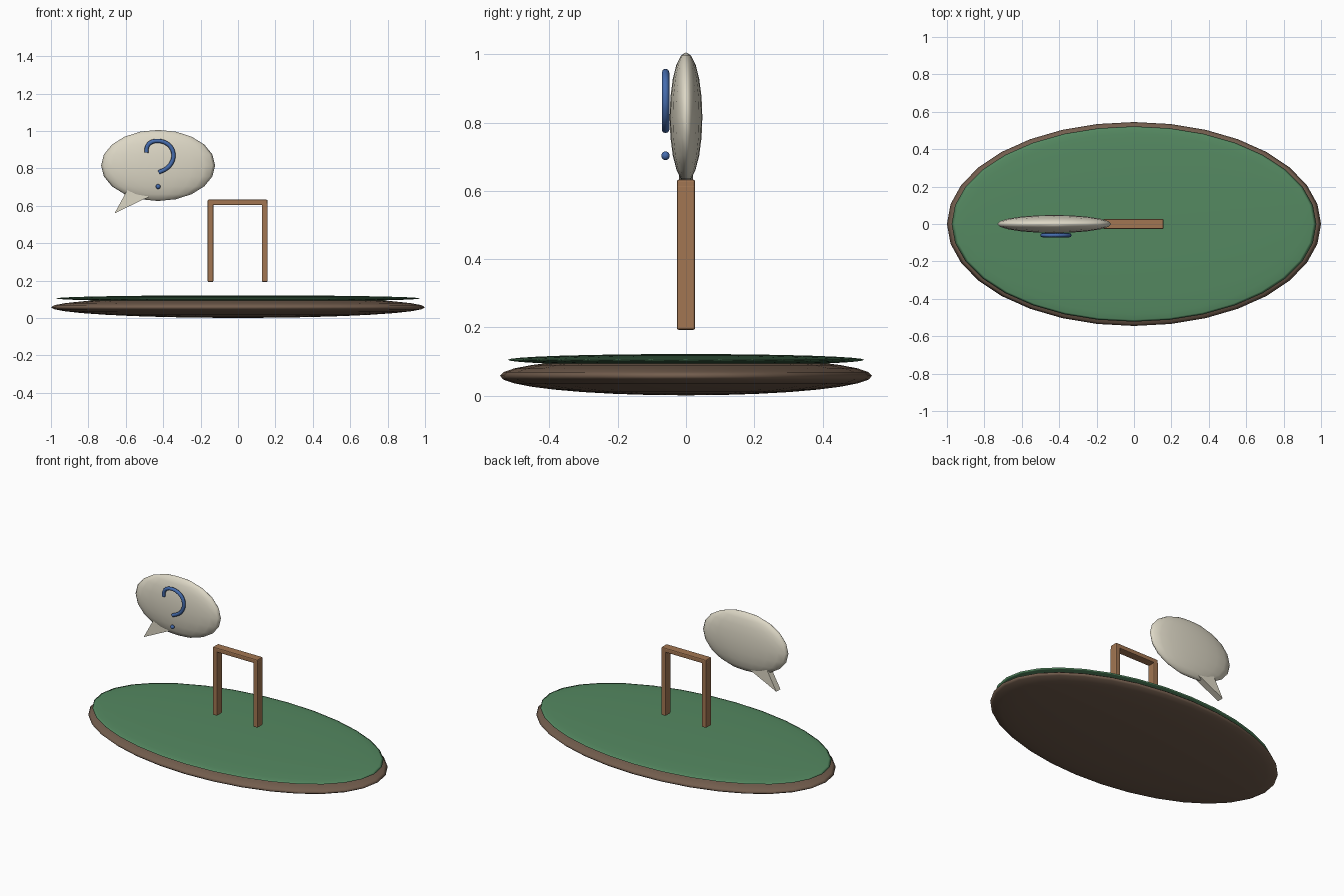
import bpy, bmesh
from mathutils import Matrix, Vector

if "Cube" in bpy.data.objects:
    bpy.data.objects.remove(bpy.data.objects["Cube"])


def material(name, rgb):
    m = bpy.data.materials.new(name)
    m.diffuse_color = (*rgb, 1)
    m.use_nodes = True
    m.node_tree.nodes["Principled BSDF"].inputs["Base Color"].default_value = m.diffuse_color
    return m


EARTH = material("earth brown", (0.17, 0.11, 0.075))
GRASS = material("grass green", (0.09, 0.25, 0.12))
WOOD = material("wood", (0.36, 0.18, 0.085))
CREAM = material("cream", (0.72, 0.68, 0.56))
BLUE = material("blue", (0.06, 0.15, 0.42))


def add_object(name, bm, mat, smooth=False):
    me = bpy.data.meshes.new(name)
    bmesh.ops.recalc_face_normals(bm, faces=bm.faces)
    bm.to_mesh(me)
    bm.free()
    me.materials.append(mat)
    if smooth:
        me.shade_smooth()
    ob = bpy.data.objects.new(name, me)
    bpy.context.collection.objects.link(ob)
    return ob


def ellipsoid(name, centre, radii, mat, segments, rings):
    bm = bmesh.new()
    bmesh.ops.create_uvsphere(bm, u_segments=segments, v_segments=rings, radius=1)
    bmesh.ops.transform(bm, verts=bm.verts,
                        matrix=Matrix.Translation(centre) @ Matrix.Diagonal((*radii, 1)))
    return add_object(name, bm, mat, True)


def beam(name, low, high, mat):
    low, high = Vector(low), Vector(high)
    bm = bmesh.new()
    bmesh.ops.create_cube(bm, size=1)
    bmesh.ops.transform(bm, verts=bm.verts,
                        matrix=Matrix.Translation((low + high) / 2)
                        @ Matrix.Diagonal((*(high - low), 1)))
    ob = add_object(name, bm, mat)
    bevel = ob.modifiers.new("rounded edges", 'BEVEL')
    bevel.width = 0.006
    bevel.segments = 2
    return ob


# Oval ground: earth disc with a thin grass layer on top
ellipsoid("earth_base", (0, 0, 0.058), (1, 0.545, 0.057), EARTH, 32, 16)
ellipsoid("grass_top", (0, 0, 0.105), (0.975, 0.522, 0.017), GRASS, 32, 16)

# Wooden arch: two legs and a crossbar
for side, x in (("left", -0.147), ("right", 0.143)):
    beam(side + "_leg", (x - 0.0155, -0.027, 0.193), (x + 0.0155, 0.027, 0.618), WOOD)
beam("crossbar", (-0.162, -0.027, 0.604), (0.158, 0.027, 0.633), WOOD)

# Speech bubble body
ellipsoid("speech_bubble", (-0.427, 0, 0.816), (0.305, 0.048, 0.19), CREAM, 20, 10)

# Pointed tail, extruded from a triangle
bm = bmesh.new()
face = bm.faces.new([bm.verts.new((x, -0.021, z))
                     for x, z in ((-0.66, 0.56), (-0.424, 0.674), (-0.575, 0.716))])
extruded = bmesh.ops.extrude_face_region(bm, geom=[face], use_keep_orig=True)["geom"]
bmesh.ops.translate(bm, vec=(0, 0.042, 0),
                    verts=[v for v in extruded if isinstance(v, bmesh.types.BMVert)])
add_object("bubble_tail", bm, CREAM)

# Question mark hook: a round tube along a curve
hook = [(-0.490, 0.885), (-0.485, 0.918), (-0.466, 0.939), (-0.430, 0.947), (-0.385, 0.936),
        (-0.356, 0.909), (-0.345, 0.870), (-0.355, 0.831), (-0.381, 0.801), (-0.424, 0.779)]
cu = bpy.data.curves.new("question_hook", 'CURVE')
cu.dimensions = '3D'
cu.bevel_depth = 0.011
cu.bevel_resolution = 2
cu.use_fill_caps = True
spline = cu.splines.new('BEZIER')
spline.resolution_u = 4
spline.bezier_points.add(len(hook) - 1)
for p, (x, z) in zip(spline.bezier_points, hook):
    p.co = (x, -0.06, z)
    p.handle_left_type = p.handle_right_type = 'AUTO'
cu.materials.append(BLUE)
bpy.context.collection.objects.link(bpy.data.objects.new("question_hook", cu))

# Question mark dot
ellipsoid("question_dot", (-0.427, -0.06, 0.703), (0.013, 0.012, 0.013), BLUE, 12, 8)
